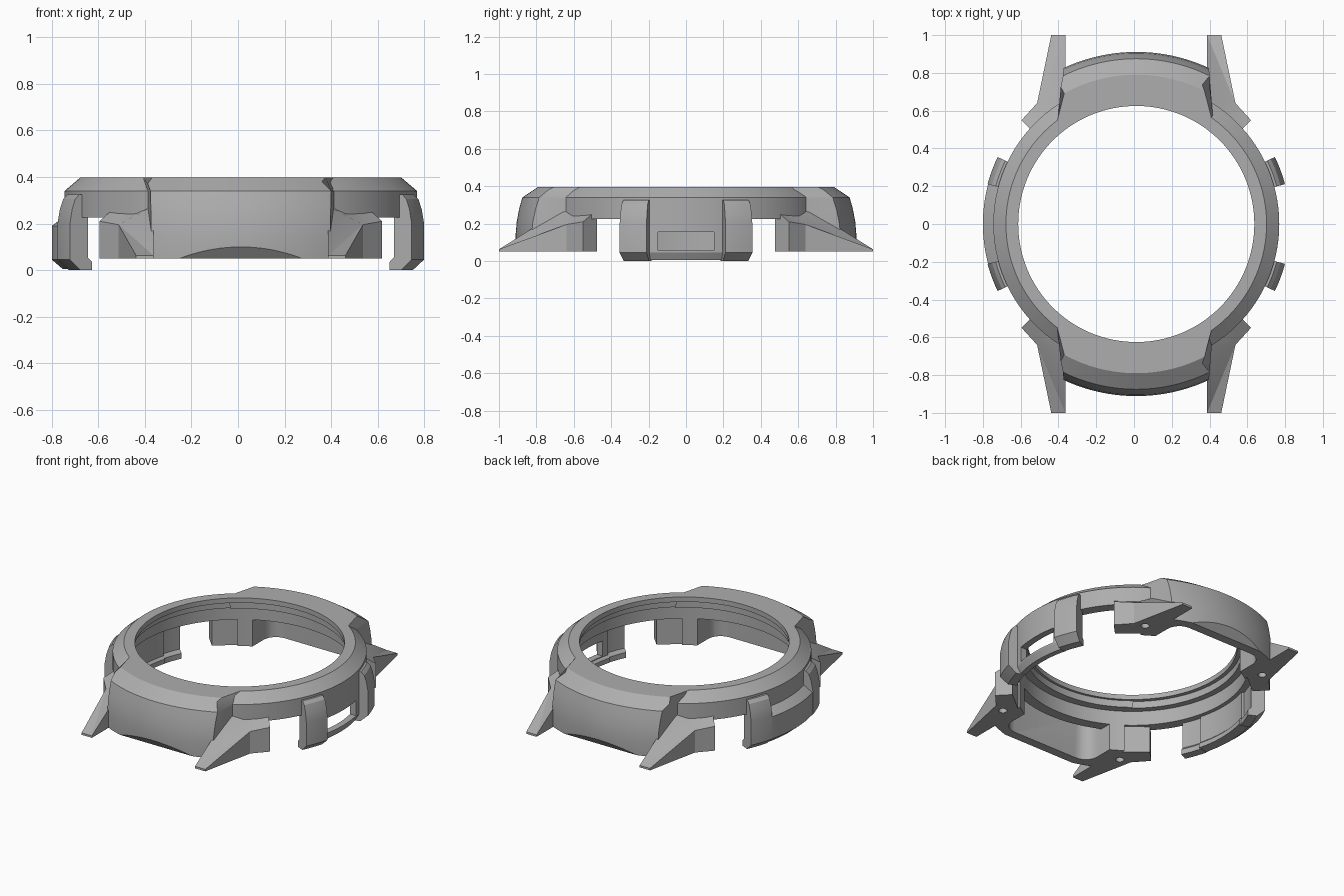
import bpy, bmesh, math
from mathutils import Matrix

if "Cube" in bpy.data.objects:
    bpy.data.objects.remove(bpy.data.objects["Cube"], do_unlink=True)

CX = 0.012          # axis of the round case
TOP = 0.397

grey = bpy.data.materials.new("case grey")
grey.use_nodes = True
grey.diffuse_color = (0.42, 0.42, 0.42, 1)
grey.node_tree.nodes["Principled BSDF"].inputs["Base Color"].default_value = (0.42, 0.42, 0.42, 1)


def to_object(name, bm):
    bmesh.ops.recalc_face_normals(bm, faces=bm.faces)
    mesh = bpy.data.meshes.new(name)
    bm.to_mesh(mesh)
    bm.free()
    mesh.materials.append(grey)
    ob = bpy.data.objects.new(name, mesh)
    bpy.context.collection.objects.link(ob)
    ob.location.x = CX
    return ob


def sector(name, profile, start=0, end=360, steps=24):
    """Sweep a closed (radius, z) profile around the case axis."""
    bm = bmesh.new()
    full = end - start == 360
    rings = []
    for i in range(steps if full else steps + 1):
        a = math.radians(start + (end - start) * i / steps)
        rings.append([bm.verts.new((r * math.cos(a), r * math.sin(a), z)) for r, z in profile])
    n = len(profile)
    for i in range(steps):
        p, q = rings[i], rings[(i + 1) % len(rings)]
        for j in range(n):
            k = (j + 1) % n
            bm.faces.new((p[j], p[k], q[k], q[j]))
    if not full:
        bm.faces.new(rings[0])
        bm.faces.new(rings[-1])
    return to_object(name, bm)


def loft(name, levels):
    """Skin a stack of matching point loops."""
    bm = bmesh.new()
    loops = [[bm.verts.new(p) for p in level] for level in levels]
    n = len(loops[0])
    for lo, hi in zip(loops, loops[1:]):
        for j in range(n):
            k = (j + 1) % n
            bm.faces.new((lo[j], lo[k], hi[k], hi[j]))
    bm.faces.new(loops[0])
    bm.faces.new(loops[-1])
    return to_object(name, bm)


def box(name, lo, hi):
    xy = [(lo[0], lo[1]), (hi[0], lo[1]), (hi[0], hi[1]), (lo[0], hi[1])]
    return loft(name, [[(x, y, z) for x, y in xy] for z in (lo[2], hi[2])])


def cut(ob, tool, operation='DIFFERENCE'):
    tool.hide_render = True
    mod = ob.modifiers.new("cut", 'BOOLEAN')
    mod.operation, mod.object, mod.solver = operation, tool, 'EXACT'
    bpy.context.view_layer.update()
    graph = bpy.context.evaluated_depsgraph_get()
    mesh = bpy.data.meshes.new_from_object(ob.evaluated_get(graph))
    ob.modifiers.clear()
    ob.data = mesh
    bpy.data.objects.remove(tool, do_unlink=True)


def flipped(ob, name, sx, sy):
    """Mirrored copy about the case axis."""
    bm = bmesh.new()
    bm.from_mesh(ob.data)
    bmesh.ops.transform(bm, matrix=Matrix.Diagonal((sx, sy, 1, 1)), verts=bm.verts)
    return to_object(name, bm)


# Bezel ring with stepped inside
sector("bezel_ring", [(0.625, TOP), (0.69, TOP), (0.757, 0.34), (0.757, 0.225), (0.69, 0.225),
                      (0.69, 0.32), (0.65, 0.32), (0.65, 0.365), (0.625, 0.365)], steps=128)

# Hood that covers the strap joint, trimmed to its width
hood = sector("back_hood", [(0.64, TOP), (0.79, TOP), (0.875, 0.34), (0.892, 0.28), (0.905, 0.21),
                            (0.911, 0.14), (0.908, 0.05), (0.69, 0.05), (0.69, 0.32), (0.64, 0.32)],
              45, 135, 48)


def trim_loop(far, near, z):
    return [(-near, 0.45, z), (near, 0.45, z), (far, 0.95, z), (-far, 0.95, z)]


cut(hood, loft("trim", [trim_loop(0.375, 0.415, 0), trim_loop(0.375, 0.415, 0.34),
                        trim_loop(0.30, 0.43, 0.41)]), 'INTERSECT')

# Flat pocket inside the hood with rounded corners
corner = [(0.33 - 0.09 + 0.09 * math.cos(a), 0.72 + 0.09 * math.sin(a))
          for a in [math.radians(15 * i) for i in range(7)]]
plan = [(0.33, 0.4)] + corner + [(-x, y) for x, y in reversed(corner)] + [(-0.33, 0.4)]
cut(hood, loft("pocket", [[(x, y, z) for x, y in plan] for z in (-0.1, 0.32)]))

# Slanted scoop along the lower outer edge
scoop = [(0.787, -0.05), (0.992, 0.2), (1.2, 0.2), (1.2, -0.05)]
cut(hood, loft("scoop", [[(x, y, z) for y, z in scoop] for x in (-0.5, 0.5)]))
flipped(hood, "front_hood", 1, -1)

# Pointed strap lug with a screw hole below
lug_plan = [(0.36, 1.0, 0.063), (0.375, 1.0, 0.063), (0.45, 1.0, 0.063), (0.525, 0.64, 0.195),
            (0.607, 0.55, 0.21), (0.535, 0.475, 0.275), (0.40, 0.585, 0.275), (0.375, 0.66, 0.275)]
lug_plan = lug_plan[1:]
bm = bmesh.new()
low = [bm.verts.new((x, y, 0.05)) for x, y, z in lug_plan]
high = [bm.verts.new(p) for p in lug_plan]
for j in range(len(low)):
    k = (j + 1) % len(low)
    bm.faces.new((low[j], low[k], high[k], high[j]))
bm.faces.new(low)
tip_in, tip_out, waist, outer, inner, post, root = high
for face in ((tip_in, tip_out, waist), (tip_in, waist, root), (root, waist, post),
             (post, waist, inner), (waist, outer, inner)):
    bm.faces.new(face)
lug = to_object("back_left_lug", bm)
hole = [(0.455 + 0.025 * math.cos(i * math.pi / 10), 0.66 + 0.025 * math.sin(i * math.pi / 10))
        for i in range(20)]
cut(lug, loft("screw_hole", [[(x, y, z) for x, y in hole] for z in (0, 0.13)]))
flipped(lug, "back_right_lug", -1, 1)
flipped(lug, "front_left_lug", 1, -1)
flipped(lug, "front_right_lug", -1, -1)

# Raised guard pads, four around the sides
pad_profile = [(0.71, 0.0), (0.765, 0.0), (0.815, 0.045), (0.815, 0.2), (0.805, 0.26), (0.79, 0.305),
               (0.77, 0.325), (0.74, 0.325), (0.74, 0.23), (0.73, 0.23), (0.73, 0.055), (0.71, 0.035)]
for side, base in (("left", 0), ("right", 180)):
    for end, a in (("one", 15), ("two", -25.8)):
        sector(f"{side}_guard_pad_{end}", pad_profile, base + a, base + a + 10.8, 10)

# Left side wall with a button window
wall = sector("left_side_wall", [(0.70, 0.005), (0.735, 0.005), (0.757, 0.045), (0.757, 0.23),
                                 (0.715, 0.23), (0.715, 0.05), (0.70, 0.035)], -15.5, 15.5, 24)
cut(wall, box("window", (0.6, -0.15, 0.055), (0.9, 0.15, 0.155)))

# Right side wall, solid and bulged
sector("right_side_wall", [(0.70, 0.005), (0.765, 0.005), (0.812, 0.045), (0.812, 0.19), (0.765, 0.225),
                           (0.757, 0.23), (0.715, 0.23), (0.715, 0.05), (0.70, 0.035)], 164.5, 195.5, 24)

# Smooth the curved faces, keep real edges crisp
bpy.ops.object.select_all(action='DESELECT')
for ob in bpy.context.collection.objects:
    if ob.type == 'MESH' and grey.name in ob.data.materials:
        ob.select_set(True)
        bpy.context.view_layer.objects.active = ob
bpy.ops.object.shade_smooth_by_angle(angle=math.radians(25))
